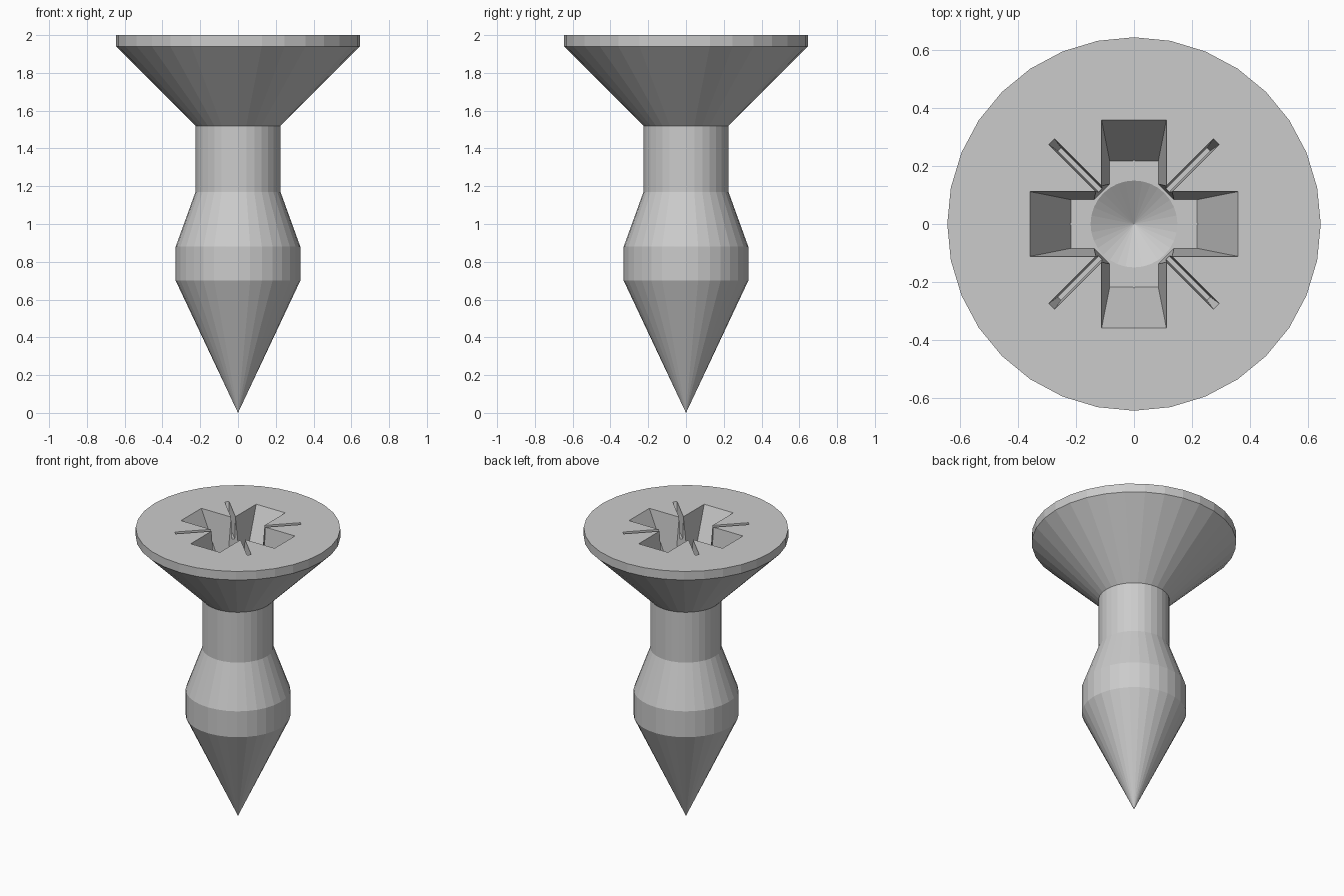
import bpy, bmesh
from math import cos, sin, pi

if "Cube" in bpy.data.objects:
    bpy.data.objects.remove(bpy.data.objects["Cube"])

SIDES = 32
TOP = 2.0


def make_object(name, bm):
    bmesh.ops.recalc_face_normals(bm, faces=bm.faces[:])
    mesh = bpy.data.meshes.new(name)
    bm.to_mesh(mesh)
    bm.free()
    obj = bpy.data.objects.new(name, mesh)
    bpy.context.collection.objects.link(obj)
    return obj


def lathe(name, tip_z, profile):
    """Closed faceted solid: a point at tip_z, then rings (radius, z), then a flat cap."""
    bm = bmesh.new()
    tip = bm.verts.new((0, 0, tip_z))
    rings = [[bm.verts.new((r * cos(2 * pi * i / SIDES), r * sin(2 * pi * i / SIDES), z))
              for i in range(SIDES)] for r, z in profile]
    for i in range(SIDES):
        j = (i + 1) % SIDES
        bm.faces.new((tip, rings[0][j], rings[0][i]))
        for a, b in zip(rings, rings[1:]):
            bm.faces.new((a[i], a[j], b[j], b[i]))
    bm.faces.new(rings[-1])
    return make_object(name, bm)


def tapered_block(name, top, bottom, depth, angle):
    """Block with half sizes 'top' at the head face narrowing to 'bottom' at 'depth'."""
    over = 0.05 / depth
    upper = [t + (t - b) * over for t, b in zip(top, bottom)]
    bm = bmesh.new()
    loops = []
    for (hx, hy), z in ((bottom, TOP - depth), (upper, TOP + 0.05)):
        loops.append([bm.verts.new((x * cos(angle) - y * sin(angle),
                                    x * sin(angle) + y * cos(angle), z))
                      for x, y in ((-hx, -hy), (hx, -hy), (hx, hy), (-hx, hy))])
    bm.faces.new(loops[0][::-1])
    bm.faces.new(loops[1])
    for i in range(4):
        j = (i + 1) % 4
        bm.faces.new((loops[0][i], loops[0][j], loops[1][j], loops[1][i]))
    return make_object(name, bm)


def cut(target, cutter):
    cutter.hide_render = True
    mod = target.modifiers.new(cutter.name, 'BOOLEAN')
    mod.operation = 'DIFFERENCE'
    mod.solver = 'EXACT'
    mod.object = cutter
    bpy.context.view_layer.objects.active = target
    bpy.ops.object.modifier_apply(modifier=mod.name)
    bpy.data.objects.remove(cutter, do_unlink=True)


# Screw body: point, bulge, neck and countersunk head
screw = lathe("screw_body", 0.0, [(0.33, 0.70), (0.33, 0.88), (0.225, 1.17),
                                  (0.225, 1.52), (0.645, 1.94), (0.645, TOP)])

# Cross recess with two tapered bars
DEPTH = 0.29
for k in range(2):
    cut(screw, tapered_block("cross_cutter", (0.36, 0.112), (0.218, 0.084), DEPTH, k * pi / 2))

# Chamfered inner corners of the cross
cut(screw, tapered_block("corner_cutter", (0.172, 0.172), (0.157, 0.157), DEPTH, pi / 4))

# Thin diagonal slots
for k in range(2):
    cut(screw, tapered_block("slot_cutter", (0.402, 0.014), (0.365, 0.008), 0.15,
                             pi / 4 + k * pi / 2))

# Conical dimple at the bottom of the recess
cut(screw, lathe("dimple_cutter", TOP - DEPTH - 0.09,
                 [(0.15, TOP - DEPTH), (0.15, TOP + 0.1)]))
